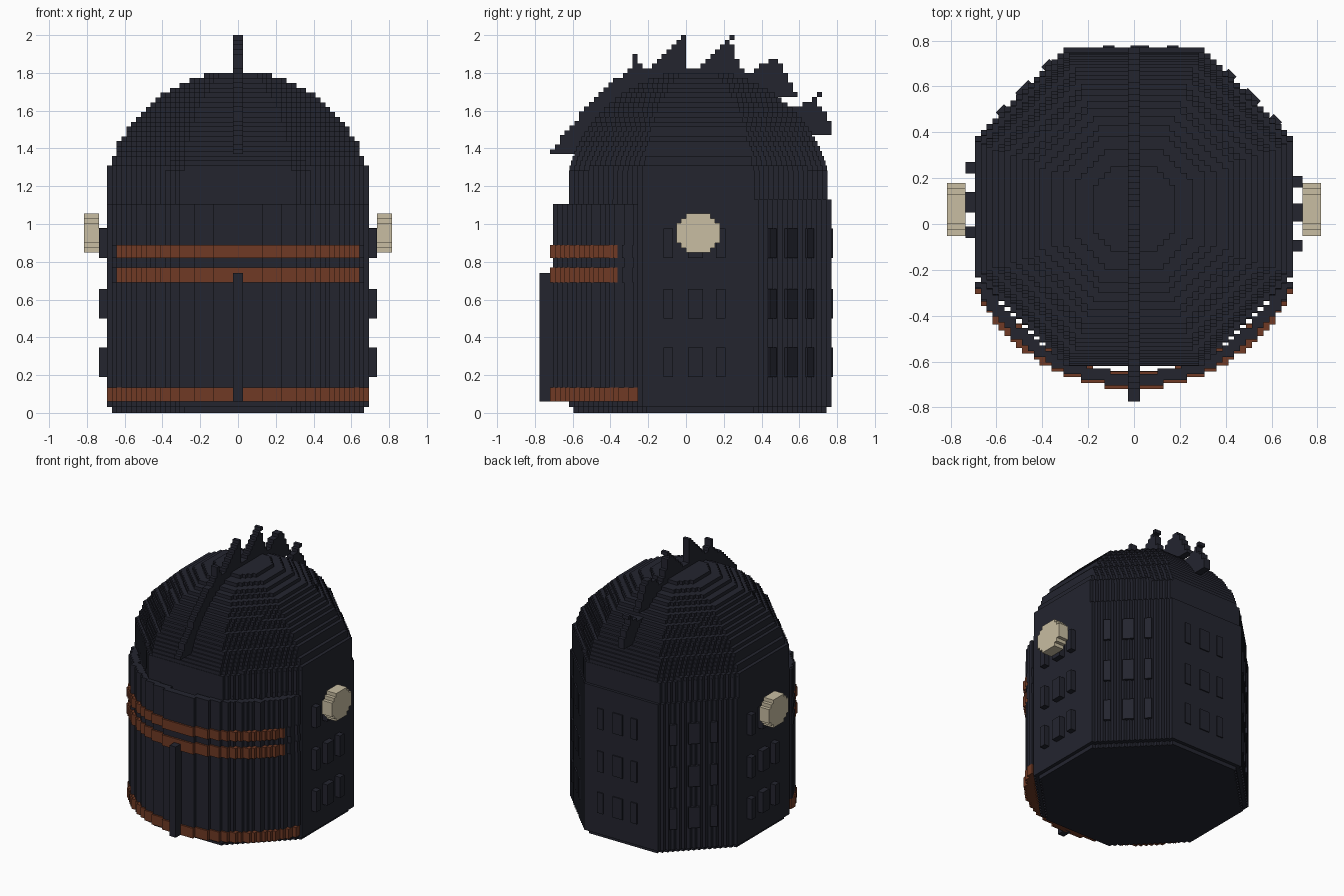
import bpy, bmesh, math
from mathutils import Matrix, Vector

if "Cube" in bpy.data.objects:
    bpy.data.objects.remove(bpy.data.objects["Cube"], do_unlink=True)

V = 0.0257          # size of one step
CY = 0.075          # centre of the body in y
AP = 0.695          # apothem of the eight-sided body


def material(name, rgb):
    m = bpy.data.materials.new(name)
    m.use_nodes = True
    m.diffuse_color = (*rgb, 1)
    m.node_tree.nodes["Principled BSDF"].inputs["Base Color"].default_value = (*rgb, 1)
    return m


iron = material("dark iron", (0.017, 0.018, 0.028))
copper = material("copper brown", (0.16, 0.042, 0.018))
bone = material("bone beige", (0.58, 0.51, 0.36))


def box(bm, lo, hi, turn=Matrix()):
    lo, hi = Vector(lo), Vector(hi)
    size = hi - lo
    mat = turn @ Matrix.Translation((lo + hi) / 2) @ Matrix.Diagonal((*size, 1))
    bmesh.ops.create_cube(bm, size=1, matrix=mat)


def finish(name, bm, mat):
    me = bpy.data.meshes.new(name)
    bm.to_mesh(me)
    bm.free()
    me.materials.append(mat)
    ob = bpy.data.objects.new(name, me)
    bpy.context.collection.objects.link(ob)
    return ob


def runs(poly):
    """Cut a polygon into stepped rows: (u0, u1, v0, v1)."""
    lo, hi = min(p[1] for p in poly), max(p[1] for p in poly)
    n = max(1, round((hi - lo) / V))
    step = (hi - lo) / n
    for i in range(n):
        v = lo + (i + 0.5) * step
        cuts = []
        for (ua, va), (ub, vb) in zip(poly, poly[1:] + poly[:1]):
            if (va <= v) != (vb <= v):
                cuts.append(ua + (v - va) / (vb - va) * (ub - ua))
        cuts.sort()
        for a, b in zip(cuts[::2], cuts[1::2]):
            a, b = round(a / V) * V, round(b / V) * V
            if b - a < V / 2:
                b = a + V
            yield a, b, lo + i * step, lo + (i + 1) * step


def slab(bm, poly, z0, z1):
    for a, b, c, d in runs(poly):
        box(bm, (a, c, z0), (b, d, z1))


def plate(bm, poly, x0, x1):
    for a, b, c, d in runs(poly):
        box(bm, (x0, a, c), (x1, b, d))


def octagon(ap, u=0.0, v=0.0):
    r = ap / math.cos(math.pi / 8)
    angles = [math.pi / 8 + k * math.pi / 4 for k in range(8)]
    return [(u + r * math.cos(t), v + r * math.sin(t)) for t in angles]


def arc(r0, r1, a0, a1):
    """Curved strip around the front, angles in degrees from -y."""
    def pt(r, t):
        return r * math.sin(t), 0.053 - r * math.cos(t)
    ts = [math.radians(a0 + (a1 - a0) * k / 24) for k in range(25)]
    return [pt(r1, t) for t in ts] + [pt(r0, t) for t in reversed(ts)]


# Body: eight-sided wall on a slightly smaller foot
bm = bmesh.new()
slab(bm, octagon(AP - V, 0, CY), 0, 0.03)
slab(bm, octagon(AP, 0, CY), 0.03, 1.13)
finish("body", bm, iron)

# Dome: stacked stepped layers
bm = bmesh.new()
z = 1.13
while z < 1.8:
    top = z + V
    ap = math.sqrt(max(0.71 ** 2 - (z + V / 2 - 1.1) ** 2, 0.03 ** 2))
    slab(bm, octagon(min(ap, AP - 0.01), 0, CY - 0.01), z, top)
    z = top
finish("dome", bm, iron)

# Raised bricks on the sides and back
bm = bmesh.new()
for deg in (0, 45, 90, 135, 180):
    turn = Matrix.Translation((0, CY, 0)) @ Matrix.Rotation(math.radians(deg), 4, 'Z')
    out = AP + (0.008 if deg == 90 else 0.022 if deg % 90 else 0.04)
    for z in (0.19, 0.5, 0.82):
        for t, w in ((-0.17, 0.05), (-0.025, 0.08), (0.11, 0.05)):
            box(bm, (AP - 0.04, t - w / 2, z), (out, t + w / 2, z + 0.155), turn)
finish("wall_bricks", bm, iron)

# Visor: curved front shell in layers, with brown bands between
dark, brown = bmesh.new(), bmesh.new()
FULL, PART = 66.5, 56.5
for z0, z1 in ((0.135, 0.69), (0.77, 0.82), (0.89, 1.105)):
    slab(dark, arc(0.705, 0.758, -FULL, FULL), z0, z1)
slab(brown, arc(0.705, 0.772, -FULL, FULL), 0.06, 0.135)
for z0, z1 in ((0.69, 0.77), (0.82, 0.89)):
    slab(brown, arc(0.705, 0.772, -PART, PART), z0, z1)
    for s in (-1, 1):
        slab(dark, arc(0.705, 0.758, s * PART, s * FULL), z0, z1)
finish("visor", dark, iron)
finish("visor_bands", brown, copper)

# Nose ridge down the visor
bm = bmesh.new()
box(bm, (-V, -0.775, 0.06), (V, -0.66, 0.74))
finish("nose_ridge", bm, iron)

# Crest: jagged stepped fin over the dome
crest = [(-0.74, 1.37), (-0.56, 1.56), (-0.57, 1.6), (-0.52, 1.62), (-0.29, 1.84),
         (-0.27, 1.9), (-0.25, 1.84), (-0.2, 1.82), (-0.01, 2.0), (0.0, 1.84),
         (0.05, 1.81), (0.24, 2.0), (0.25, 1.9), (0.33, 1.78), (0.4, 1.84),
         (0.49, 1.88), (0.52, 1.8), (0.59, 1.68), (0.48, 1.67), (0.5, 1.61),
         (0.6, 1.61), (0.69, 1.69), (0.71, 1.62), (0.775, 1.53), (0.775, 1.48),
         (0.5, 1.48), (0.3, 1.6), (-0.3, 1.6), (-0.45, 1.37)]
bm = bmesh.new()
plate(bm, crest, -V, V)
finish("crest", bm, iron)

# Round side discs on short pins
for side, s in (("left", 1), ("right", -1)):
    bm = bmesh.new()
    plate(bm, octagon(0.104, 0.065, 0.952), *sorted((s * 0.735, s * 0.815)))
    finish(side + "_disc", bm, bone)
    bm = bmesh.new()
    a, b = sorted((s * 0.66, s * 0.745))
    box(bm, (a, 0.05, 0.9), (b, 0.08, 0.98))
    finish(side + "_disc_pin", bm, iron)
